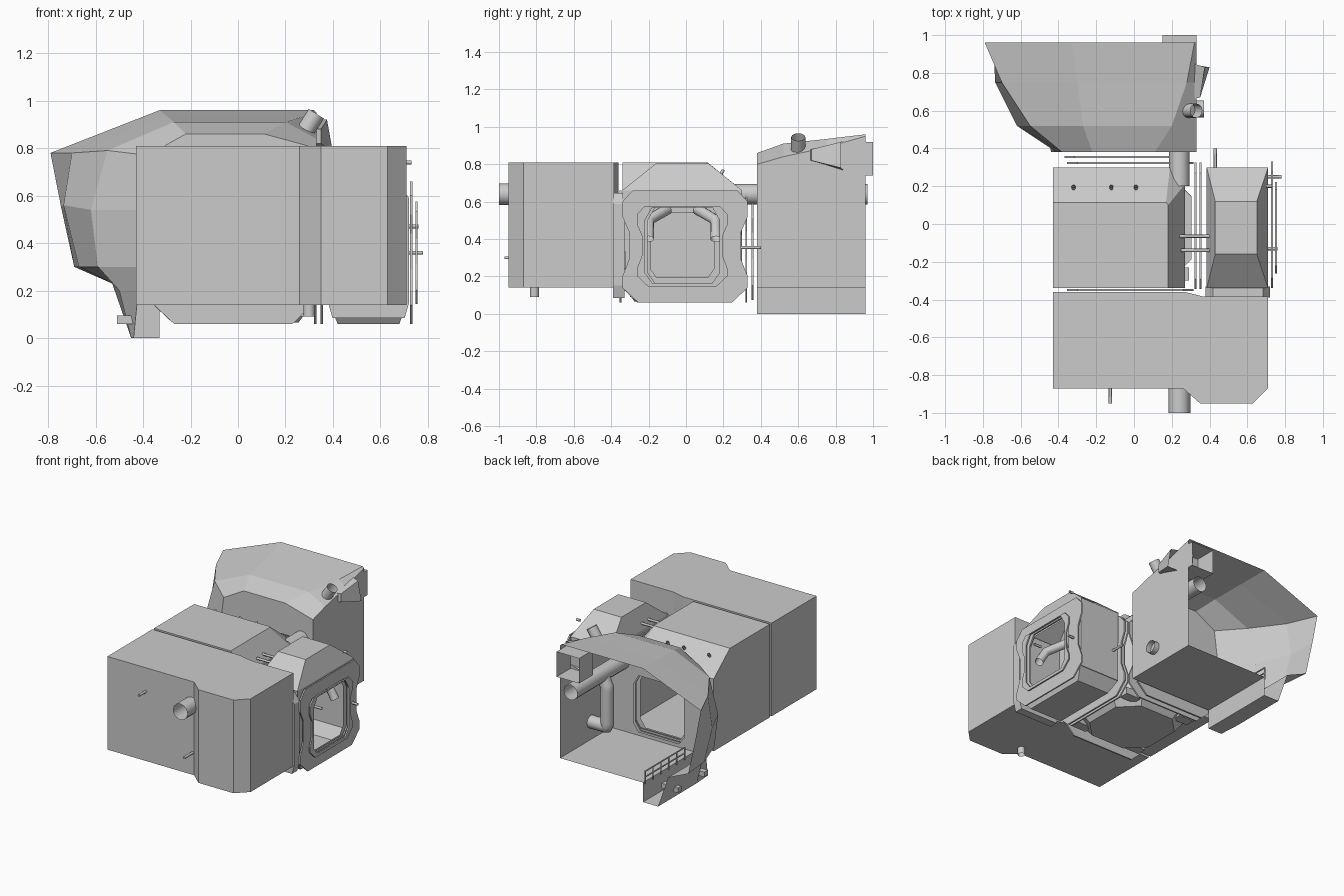
import bpy
import bmesh
from mathutils import Vector

default_cube = bpy.data.objects.get("Cube")
if default_cube:
    bpy.data.objects.remove(default_cube, do_unlink=True)

# One flat grey for the whole station
grey = bpy.data.materials.new("light_grey")
grey.use_nodes = True
grey.diffuse_color = (0.6, 0.6, 0.6, 1)
grey.node_tree.nodes["Principled BSDF"].inputs["Base Color"].default_value = (0.6, 0.6, 0.6, 1)


def finish(name, bm):
    bmesh.ops.recalc_face_normals(bm, faces=bm.faces[:])
    mesh = bpy.data.meshes.new(name)
    bm.to_mesh(mesh)
    bm.free()
    mesh.materials.append(grey)
    obj = bpy.data.objects.new(name, mesh)
    bpy.context.collection.objects.link(obj)
    return obj


def loft(name, rings, caps=(True, True), loop=False):
    """Skin closed rings of equal length; loop joins the last ring to the first."""
    bm = bmesh.new()
    rows = [[bm.verts.new(p) for p in ring] for ring in rings]
    pairs = list(zip(rows, rows[1:]))
    if loop:
        pairs.append((rows[-1], rows[0]))
    for a, b in pairs:
        n = len(a)
        for i in range(n):
            j = (i + 1) % n
            bm.faces.new((a[i], a[j], b[j], b[i]))
    if not loop:
        if caps[0]:
            bm.faces.new(rows[0])
        if caps[1]:
            bm.faces.new(rows[-1])
    return finish(name, bm)


def wall_with_hole(name, outer, hole):
    bm = bmesh.new()
    edges = []
    for outline in (outer, hole):
        verts = [bm.verts.new(p) for p in outline]
        edges += [bm.edges.new((v, verts[i - 1])) for i, v in enumerate(verts)]
    bmesh.ops.triangle_fill(bm, edges=edges, use_beauty=True)
    bmesh.ops.dissolve_limit(bm, angle_limit=0.01, verts=bm.verts[:], edges=bm.edges[:])
    return finish(name, bm)


def flat(points, z):
    return [(x, y, z) for x, y in points]


def rect(x0, x1, y0, y1, z):
    return flat([(x0, y0), (x1, y0), (x1, y1), (x0, y1)], z)


def box(name, x0, x1, y0, y1, z0, z1):
    return loft(name, [rect(x0, x1, y0, y1, z0), rect(x0, x1, y0, y1, z1)])


def tube(name, points, radius, bend=False, sides=4):
    curve = bpy.data.curves.new(name, "CURVE")
    curve.dimensions = "3D"
    curve.bevel_depth = radius
    curve.bevel_resolution = sides
    if bend:
        spline = curve.splines.new("NURBS")
        spline.order_u = 3
        spline.use_endpoint_u = True
    else:
        spline = curve.splines.new("POLY")
    spline.points.add(len(points) - 1)
    for sp, p in zip(spline.points, points):
        sp.co = (*p, 1)
    spline.use_smooth = True
    curve.materials.append(grey)
    obj = bpy.data.objects.new(name, curve)
    bpy.context.collection.objects.link(obj)
    return obj


# Door frame outlines, drawn as one half and mirrored
FRAME = [(0.25, 0.06), (0.335, 0.14), (0.335, 0.2), (0.3, 0.29), (0.3, 0.44), (0.335, 0.52), (0.335, 0.6), (0.28, 0.66)]
DOOR = [(0.1, 0.165), (0.16, 0.165), (0.2, 0.22), (0.2, 0.3), (0.2, 0.42), (0.2, 0.5), (0.16, 0.57), (0.12, 0.57)]


def outline(half, axis, depth, centre, scale=1.0):
    full = half + [(-u, z) for u, z in reversed(half)]
    pts = [(centre + u * scale, 0.36 + (z - 0.36) * scale) for u, z in full]
    return [(depth, u, z) if axis == "x" else (u, depth, z) for u, z in pts]


def door_frame(name, axis, depth, centre, outer=1.0, inner=1.0, thick=0.01):
    a, b = depth - thick / 2, depth + thick / 2
    loft(name, [outline(FRAME, axis, a, centre, outer), outline(FRAME, axis, b, centre, outer),
                outline(DOOR, axis, b, centre, inner), outline(DOOR, axis, a, centre, inner)], loop=True)


# Front room, a straight prism with a bay on its left
front_plan = [(-0.43, -0.36), (-0.43, -0.87), (0.26, -0.87), (0.35, -0.95), (0.63, -0.95),
              (0.71, -0.87), (0.71, -0.385), (0.37, -0.385), (0.27, -0.36)]
loft("front_room", [flat(front_plan, 0.14), flat(front_plan, 0.81)])

# Middle room with sloped roof edges and a doorway at the back
mid_base = [(-0.43, -0.34), (0.27, -0.34), (0.27, 0.21), (0.19, 0.3), (-0.43, 0.3)]
mid_roof = [(-0.43, -0.34), (0.18, -0.34), (0.18, 0.1), (0.17, 0.115), (-0.43, 0.115)]
middle = loft("middle_room", [flat(mid_base, 0.14), flat(mid_base, 0.66), flat(mid_roof, 0.81)])
bm = bmesh.new()
bm.from_mesh(middle.data)
back = [f for f in bm.faces if f.normal.y > 0.99]
bmesh.ops.delete(bm, geom=back, context="FACES_ONLY")
bm.to_mesh(middle.data)
bm.free()
wall_with_hole("middle_back_wall",
               [(-0.43, 0.3, 0.14), (0.19, 0.3, 0.14), (0.19, 0.3, 0.66), (-0.43, 0.3, 0.66)],
               outline(DOOR, "y", 0.3, -0.05))


# Eight-sided floor well below the middle room
def octagon(half, cut, z):
    c = half - cut
    pts = [(c, -half), (half, -c), (half, c), (c, half), (-c, half), (-half, c), (-half, -c), (-c, -half)]
    return flat([(x, y - 0.02) for x, y in pts], z)


loft("floor_well", [octagon(0.305, 0.14, 0.135), octagon(0.255, 0.12, 0.065)])
for sx in (-1, 1):
    for sy in (-1, 1):
        box("well_clamp", sx * 0.23 - 0.06, sx * 0.23 + 0.06, sy * 0.25 - 0.05, sy * 0.25 + 0.02, 0.09, 0.14)

# Side chamber, hipped above and below, open to the left
loft("side_chamber_floor", [rect(0.42, 0.68, -0.26, 0.23, 0.06), rect(0.385, 0.71, -0.32, 0.29, 0.14)], caps=(True, False))
loft("side_chamber_roof", [rect(0.385, 0.71, -0.34, 0.3, 0.66), rect(0.43, 0.65, -0.16, 0.12, 0.805)], caps=(False, True))
for y in (-0.32, 0.29):
    box("side_chamber_wall", 0.385, 0.71, y - 0.005, y + 0.005, 0.14, 0.66)
for x, size in ((0.71, 1.0), (0.385, 0.85)):
    end = [(x, -0.32, 0.14), (x, 0.29, 0.14), (x, 0.3, 0.66), (x, -0.34, 0.66)]
    wall_with_hole("side_chamber_end", end, outline(DOOR, "x", x, -0.02, size))
for y, lean in ((-0.2, 0.1), (0.16, -0.1)):
    tube("chamber_strut", [(0.66, y, 0.4), (0.6, y, 0.5), (0.5, y + lean, 0.56)], 0.03)

# Door frames standing in the gaps between the rooms
door_frame("side_frame_outer", "x", 0.73, -0.005)
door_frame("side_frame_trim", "x", 0.752, -0.02, outer=0.72)
door_frame("side_frame_inner", "x", 0.353, -0.01)
door_frame("middle_side_frame", "x", 0.325, -0.01)
door_frame("middle_back_frame", "y", 0.322, -0.02)
door_frame("hull_door_frame", "y", 0.355, -0.05, outer=0.95)
door_frame("middle_front_frame", "y", -0.35, -0.02)
door_frame("bay_frame", "y", -0.363, 0.55, outer=0.5, inner=0.5)
frame_half = [(0.16, 0.07), (0.18, 0.14), (0.18, 0.6), (0.14, 0.66)]
loft("bay_link", [outline(frame_half, "y", y, 0.55, 0.95) for y in (-0.39, -0.33)])

# Rear hull: faceted shell, open at the back, with a flat deck and a low keel
hull_sections = [
    (0.38, [(0.33, 0.8), (0.11, 0.86), (-0.22, 0.86), (-0.38, 0.77), (-0.41, 0.54), (-0.41, 0.3), (-0.42, 0.2), (-0.44, 0)]),
    (0.52, [(0.33, 0.84), (0.2, 0.91), (-0.27, 0.91), (-0.55, 0.79), (-0.62, 0.54), (-0.59, 0.3), (-0.5, 0.2), (-0.45, 0)]),
    (0.75, [(0.33, 0.89), (0.28, 0.935), (-0.3, 0.935), (-0.7, 0.78), (-0.735, 0.56), (-0.67, 0.3), (-0.53, 0.23), (-0.45, 0)]),
    (0.96, [(0.33, 0.95), (0.32, 0.96), (-0.33, 0.96), (-0.79, 0.78), (-0.745, 0.55), (-0.69, 0.3), (-0.53, 0.23), (-0.45, 0)]),
]
deck = [(-0.33, 0), (-0.33, 0.14), (0.33, 0.14)]
hull_rings = [[(x, y, z) for x, z in pts + deck] for y, pts in hull_sections]
loft("rear_hull", hull_rings, caps=(False, False))
wall_with_hole("hull_front_wall", hull_rings[0], outline(DOOR, "y", 0.38, -0.05))

# Railing and step beams along the deck edge
for z in (0.18, 0.22):
    tube("deck_rail", [(-0.34, 0.5, z), (-0.34, 0.95, z)], 0.005, sides=1)
for i in range(6):
    y = 0.5 + i * 0.09
    tube("rail_post", [(-0.34, y, 0.13), (-0.34, y, 0.22)], 0.005, sides=1)
for y in (0.5, 0.8):
    box("step_beam", -0.51, -0.38, y - 0.02, y + 0.02, 0.06, 0.095)

# Main pipes
tube("front_pipe", [(0.24, -1, 0.64), (0.24, -0.86, 0.64)], 0.058)
tube("rear_pipe", [(0.24, 0.2, 0.64), (0.24, 0.97, 0.64)], 0.055)
tube("drain_pipe", [(0.24, 0.61, 0.64), (0.2, 0.61, 0.55), (0.2, 0.61, 0.27), (0.28, 0.61, 0.27), (0.37, 0.61, 0.27)], 0.045, bend=True)
tube("chimney", [(0.25, 0.6, 0.82), (0.33, 0.6, 0.945)], 0.038)
tube("belly_pipe", [(0.3, -0.81, 0.09), (0.3, -0.81, 0.16)], 0.025)

# Air duct at the rear corner and its flared scoop
loft("air_duct", [[(x, y, z) for x, z in ((0.15, 0.74), (0.33, 0.74), (0.33, 0.92), (0.15, 0.92))]
                  for y in (0.84, 1.0)], caps=(True, False))
loft("scoop", [[(0.29, 0.66, 0.82), (0.35, 0.67, 0.82), (0.35, 0.67, 0.88), (0.29, 0.66, 0.88)],
               [(0.22, 0.86, 0.75), (0.4, 0.83, 0.78), (0.375, 0.83, 0.92), (0.22, 0.88, 0.93)]], caps=(True, False))

# Small rods and pins fixed to the walls
rods = [
    ((-0.125, -0.95, 0.64), (-0.125, -0.86, 0.64)), ((0.25, -0.97, 0.3), (0.25, -0.86, 0.3)),
    ((0.23, -0.065, 0.7), (0.41, -0.065, 0.7)), ((0.25, -0.14, 0.7), (0.41, -0.14, 0.7)),
    ((0.43, 0.28, 0.355), (0.43, 0.4, 0.355)), ((0.7, 0.25, 0.36), (0.78, 0.25, 0.36)),
    ((0.7, -0.13, 0.47), (0.76, -0.13, 0.47)), ((0.7, 0.2, 0.74), (0.73, 0.2, 0.74)),
]
for start, end in rods:
    tube("wall_rod", [start, end], 0.009, sides=1)
for x in (-0.32, -0.12, 0.01):
    tube("roof_pin", [(x, 0.18, 0.74), (x, 0.2, 0.77)], 0.01, sides=1)
